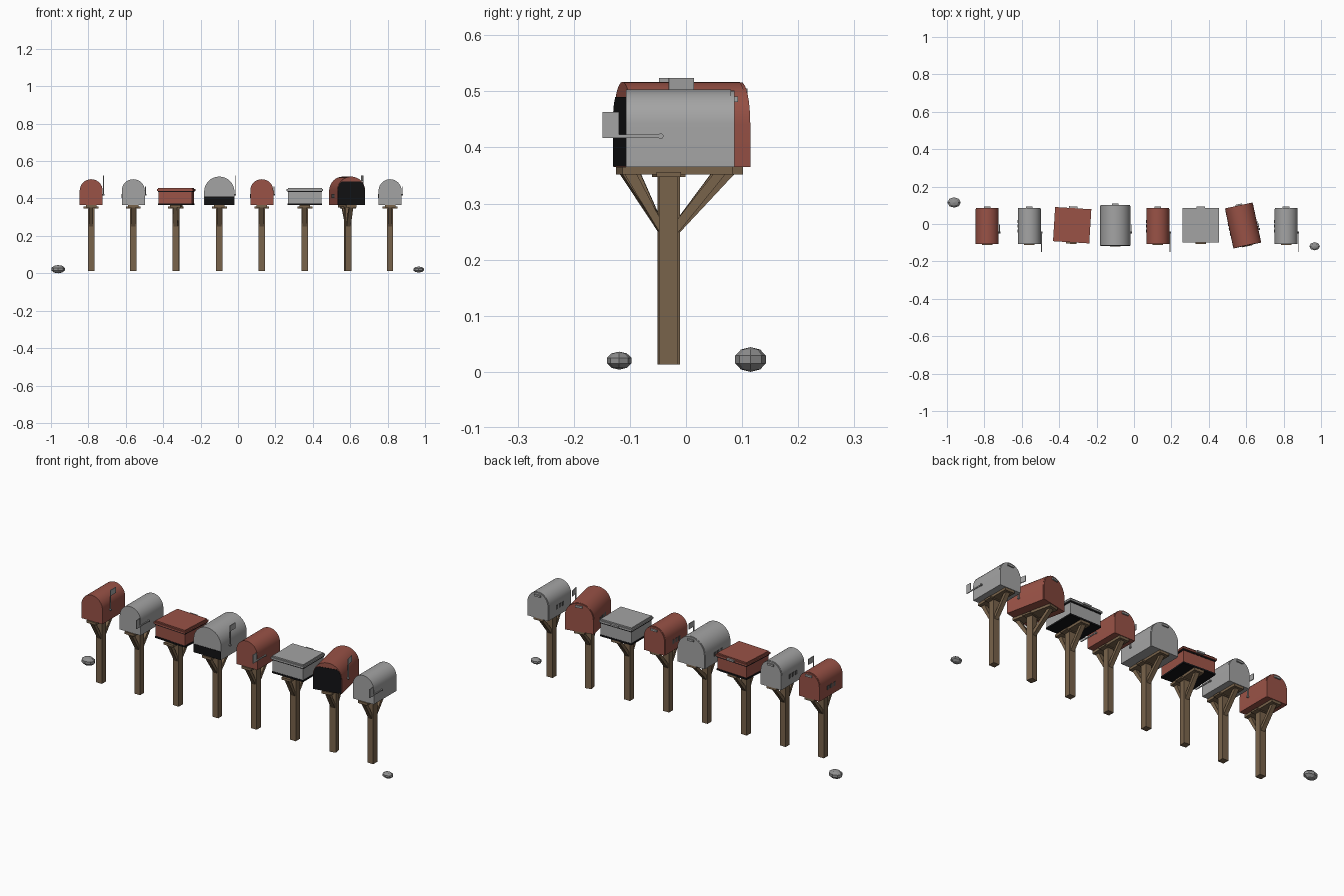
import bpy, bmesh, math
from mathutils import Matrix, Vector

cube = bpy.data.objects.get("Cube")
if cube:
    bpy.data.objects.remove(cube, do_unlink=True)


def material(name, r, g, b):
    m = bpy.data.materials.new(name)
    m.use_nodes = True
    m.diffuse_color = (r, g, b, 1)
    m.node_tree.nodes["Principled BSDF"].inputs["Base Color"].default_value = (r, g, b, 1)
    return m


RED = material("brick_red", 0.32, 0.085, 0.062)
GREY = material("light_grey", 0.37, 0.37, 0.37)
WOOD = material("brown_wood", 0.19, 0.125, 0.07)
BLACK = material("black_interior", 0.006, 0.006, 0.007)
DARK = material("dark_metal", 0.1, 0.1, 0.1)
STONE = material("stone_grey", 0.28, 0.28, 0.28)

POST_Y = -0.031
BASE = 0.365


def finish(bm, name, mat, place=Matrix(), smooth=False):
    bmesh.ops.recalc_face_normals(bm, faces=bm.faces)
    mesh = bpy.data.meshes.new(name)
    bm.to_mesh(mesh)
    bm.free()
    mesh.materials.append(mat)
    ob = bpy.data.objects.new(name, mesh)
    bpy.context.collection.objects.link(ob)
    ob.matrix_world = place
    if smooth:
        bpy.ops.object.select_all(action="DESELECT")
        ob.select_set(True)
        bpy.context.view_layer.objects.active = ob
        bpy.ops.object.shade_smooth_by_angle(angle=math.radians(35))
    return ob


def box(name, mat, place, x, y, z):
    """Box given by its ranges along each axis."""
    bm = bmesh.new()
    size = [b - a for a, b in (x, y, z)]
    mid = Vector([(a + b) / 2 for a, b in (x, y, z)])
    bmesh.ops.create_cube(bm, size=1, matrix=Matrix.Translation(mid) @ Matrix.Diagonal((*size, 1)))
    return finish(bm, name, mat, place)


def profile(width, top, low=BASE, steps=16):
    """Outline of a round-topped box in the xz plane."""
    r = width / 2
    pts = [(-r, low), (r, low)]
    for i in range(steps + 1):
        a = math.pi * i / steps
        pts.append((r * math.cos(a), top - r + r * math.sin(a)))
    return pts


def extrude(name, mat, place, pts, y0, y1):
    """Prism from an xz outline, running along y."""
    bm = bmesh.new()
    face = bm.faces.new([bm.verts.new((px, y0, pz)) for px, pz in pts])
    new = bmesh.ops.extrude_face_region(bm, geom=[face])["geom"]
    verts = [v for v in new if isinstance(v, bmesh.types.BMVert)]
    bmesh.ops.translate(bm, verts=verts, vec=(0, y1 - y0, 0))
    return finish(bm, name, mat, place, True)


def stand(place, front, back):
    """Post, plank and two diagonal braces."""
    box("post", WOOD, place, (-0.017, 0.017), (-0.017, 0.017), (0.013, 0.353))
    box("plank", WOOD, place, (-0.028, 0.028), (front, back), (0.352, BASE))
    box("cross_plank", WOOD, place, (-0.04, 0.04), (-0.022, 0.022), (0.347, 0.356))
    for end, side in ((front + 0.003, -1), (back - 0.012, 1)):
        bm = bmesh.new()
        path = [(side * 0.012, 0.242), (end, 0.353), (end - side * 0.022, 0.353), (side * 0.012, 0.267)]
        face = bm.faces.new([bm.verts.new((-0.011, py, pz)) for py, pz in path])
        new = bmesh.ops.extrude_face_region(bm, geom=[face])["geom"]
        bmesh.ops.translate(bm, verts=[v for v in new if isinstance(v, bmesh.types.BMVert)], vec=(0.022, 0, 0))
        finish(bm, "brace", WOOD, place)


def flag(place, side, raised):
    """Flag on a thin arm, swung about its pivot."""
    swing = place @ Matrix.Translation((side, -0.014, 0.42))
    if raised:
        swing = swing @ Matrix.Rotation(math.radians(-90), 4, "X")
    box("flag_arm", GREY, swing, (0.002, 0.006), (-0.076, 0.004), (-0.003, 0.003))
    box("flag_plate", GREY, swing, (0.002, 0.006), (-0.104, -0.074), (-0.003, 0.043))
    bm = bmesh.new()
    spin = Matrix.Rotation(math.radians(90), 4, "Y")
    bmesh.ops.create_cone(bm, cap_ends=True, segments=10, radius1=0.005, radius2=0.005, depth=0.009, matrix=spin)
    finish(bm, "flag_pivot", GREY, swing @ Matrix.Translation((0.004, 0, 0)))


def round_mailbox(place, mat, width, top, front, back, raised, open_to=None):
    stand(place, front - 0.006, back - 0.003)
    extrude("mailbox_body", mat, place, profile(width, top), front, back - 0.006)
    # back cap and its latch
    extrude("back_cap", mat, place, profile(width - 0.003, top - 0.0015), back - 0.006, back)
    box("back_latch", GREY, place, (-0.018, 0.018), (back, back + 0.007), (top - 0.022, top - 0.012))
    # small plates on the side
    for i in range(3):
        y = 0.045 - 0.026 * i
        box("side_plate", DARK, place, (-width / 2 - 0.002, -width / 2 + 0.001), (y - 0.008, y + 0.008), (0.402, 0.424))
    flag(place, width / 2, raised)
    # dark opening at the front
    if open_to:
        r = width / 2 - 0.002
        spring = top - width / 2
        pts = [(-r, BASE + 0.001), (r, BASE + 0.001)]
        for i in range(13):
            a = math.pi * i / 12
            pts.append((r * math.cos(a), min(open_to, spring + r * math.sin(a))))
        extrude("front_opening", BLACK, place, pts, front - 0.002, front + 0.001)


def flat_mailbox(place, mat):
    stand(place, -0.075, 0.11)
    box("dark_base", BLACK, place, (-0.092, 0.092), (-0.062, 0.112), (BASE, 0.374))
    box("mailbox_body", mat, place, (-0.09, 0.09), (-0.06, 0.11), (0.374, 0.434))
    box("lid_gap", BLACK, place, (-0.092, 0.092), (-0.062, 0.112), (0.434, 0.441))
    box("lid_rim", mat, place, (-0.097, 0.097), (-0.067, 0.116), (0.441, 0.45))
    box("lid_top", mat, place, (-0.091, 0.091), (-0.061, 0.11), (0.45, 0.457))
    box("back_latch", GREY, place, (-0.022, 0.022), (0.116, 0.125), (0.443, 0.452))


def at(x, turn=0):
    return Matrix.Translation((x, POST_Y, 0)) @ Matrix.Rotation(math.radians(turn), 4, "Z")


# row of mailboxes
for x, mat, raised in ((-0.785, RED, True), (-0.56, GREY, False), (0.127, RED, False), (0.813, GREY, False)):
    round_mailbox(at(x), mat, 0.123, 0.503, -0.076, 0.117, raised)
round_mailbox(at(-0.10), GREY, 0.162, 0.517, -0.084, 0.133, True, 0.41)
round_mailbox(at(0.588, 12), RED, 0.152, 0.517, -0.084, 0.133, True, 0.49)
flat_mailbox(at(-0.332, -3.5), RED)
flat_mailbox(at(0.357), GREY)

# stones at both ends of the row
for x, y, z, size in ((-0.962, 0.115, 0.022, (0.038, 0.029, 0.022)), (0.966, -0.119, 0.02, (0.03, 0.023, 0.016))):
    bm = bmesh.new()
    bmesh.ops.create_uvsphere(bm, u_segments=8, v_segments=5, radius=1, matrix=Matrix.Diagonal((*size, 1)))
    finish(bm, "stone", STONE, Matrix.Translation((x, y, z)))
